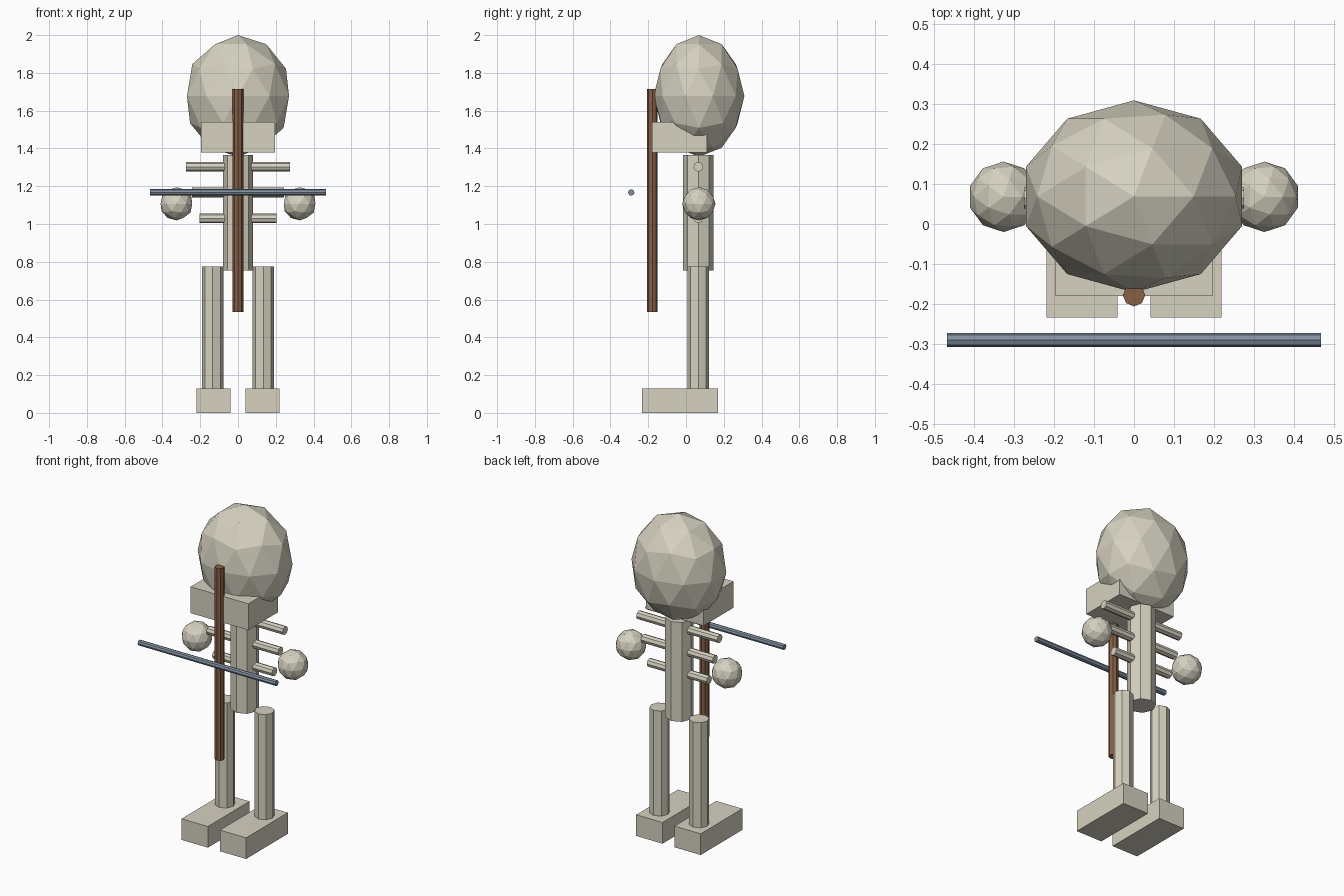
import bpy, bmesh
from mathutils import Matrix, Vector

if "Cube" in bpy.data.objects:
    bpy.data.objects.remove(bpy.data.objects["Cube"])


def material(name, rgb):
    m = bpy.data.materials.new(name)
    m.diffuse_color = (*rgb, 1)
    m.use_nodes = True
    m.node_tree.nodes["Principled BSDF"].inputs["Base Color"].default_value = m.diffuse_color
    return m


BONE = material("bone", (0.67, 0.64, 0.53))
WOOD = material("brown wood", (0.24, 0.115, 0.06))
STEEL = material("blue grey steel", (0.22, 0.28, 0.36))
Y = 0.065  # depth of the body axis


def finish(bm, name, mat):
    me = bpy.data.meshes.new(name)
    bm.to_mesh(me)
    bm.free()
    me.materials.append(mat)
    bpy.context.collection.objects.link(bpy.data.objects.new(name, me))


def box(name, lo, hi, mat=BONE):
    lo, hi = Vector(lo), Vector(hi)
    bm = bmesh.new()
    bmesh.ops.create_cube(bm, size=1, matrix=Matrix.LocRotScale((lo + hi) / 2, None, hi - lo))
    finish(bm, name, mat)


def rod(name, a, b, r, mat=BONE):
    # eight-sided cylinder between two points
    a, b = Vector(a), Vector(b)
    d = b - a
    rot = Vector((0, 0, 1)).rotation_difference(d)
    bm = bmesh.new()
    bmesh.ops.create_cone(bm, cap_ends=True, segments=8, radius1=r, radius2=r, depth=d.length,
                          matrix=Matrix.LocRotScale((a + b) / 2, rot, None))
    finish(bm, name, mat)


def ball(name, loc, radii, mat=BONE):
    bm = bmesh.new()
    bmesh.ops.create_icosphere(bm, subdivisions=2, radius=1,
                               matrix=Matrix.LocRotScale(Vector(loc), None, Vector(radii)))
    finish(bm, name, mat)


# Head, jaw and spine
ball("skull", (0, 0.069, 1.678), (0.284, 0.24, 0.322))
box("jaw", (-0.196, -0.18, 1.378), (0.196, 0.11, 1.54))
rod("spine", (0, Y, 0.755), (0, Y, 1.365), 0.08)

# Ribs narrow towards the waist
for i, (z, w) in enumerate([(1.303, 0.275), (1.167, 0.243), (1.03, 0.203)]):
    rod(f"rib_{i + 1}", (-w, Y, z), (w, Y, z), 0.026)

# Paired limbs
for side, s in (("left", -1), ("right", 1)):
    ball(f"{side}_hand", (s * 0.326, 0.068, 1.107), (0.088,) * 3)
    rod(f"{side}_leg", (s * 0.134, Y, 0.13), (s * 0.134, Y, 0.775), 0.057)
    x0, x1 = sorted((s * 0.041, s * 0.219))
    box(f"{side}_foot", (x0, -0.234, 0), (x1, 0.17, 0.13))

# Upright wooden shaft and crossing steel rod
rod("wooden_shaft", (0, -0.178, 0.535), (0, -0.178, 1.715), 0.028, WOOD)
rod("steel_rod", (-0.467, -0.29, 1.167), (0.467, -0.29, 1.167), 0.017, STEEL)
